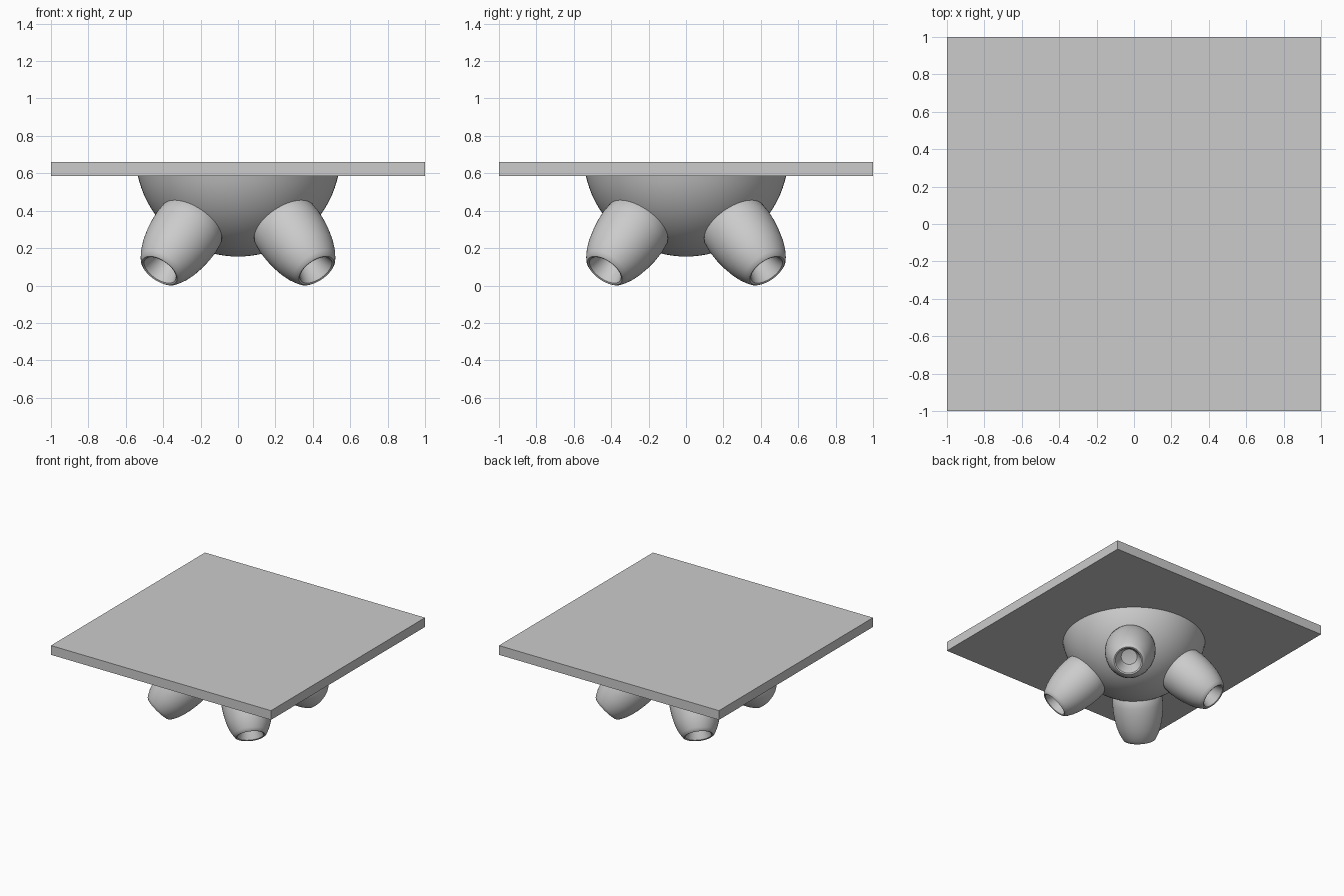
import bpy, math
from mathutils import Matrix, Vector

if "Cube" in bpy.data.objects:
    bpy.data.objects.remove(bpy.data.objects["Cube"])


def lathe(name, profile, segs):
    """Revolve (radius, height) points around z; zero radius makes a pole."""
    verts, rings, faces = [], [], []
    for r, h in profile:
        n = 1 if r == 0 else segs
        rings.append([len(verts) + i for i in range(n)])
        verts += [(r * math.cos(2 * math.pi * i / segs),
                   r * math.sin(2 * math.pi * i / segs), h) for i in range(n)]
    for a, b in zip(rings, rings[1:]):
        for i in range(segs):
            j = (i + 1) % segs
            quad = [a[i % len(a)], a[j % len(a)], b[j % len(b)], b[i % len(b)]]
            faces.append(list(dict.fromkeys(quad)))
    mesh = bpy.data.meshes.new(name)
    mesh.from_pydata(verts, [], faces)
    obj = bpy.data.objects.new(name, mesh)
    bpy.context.collection.objects.link(obj)
    bpy.ops.object.select_all(action='DESELECT')
    obj.select_set(True)
    bpy.context.view_layer.objects.active = obj
    bpy.ops.object.shade_smooth_by_angle(angle=math.radians(35))
    return obj


# Square mounting plate
bpy.ops.mesh.primitive_cube_add(size=2, location=(0, 0, 0.623))
plate = bpy.context.object
plate.name = "ceiling_plate"
plate.scale = (1, 1, 0.038)

# Spherical cap under the plate
R, CZ, TOP = 0.548, 0.703, 0.59
end = math.acos((CZ - TOP) / R)
arc = [(R * math.sin(end * i / 20), CZ - R * math.cos(end * i / 20)) for i in range(21)]
dome = lathe("dome", arc + [(0, TOP)], 64)

# Four barrel nozzles pointing outward and down, with recessed mouths
nozzle = [(0, -0.02), (0.178, -0.02), (0.187, 0.0), (0.191, 0.05), (0.188, 0.11),
          (0.180, 0.17), (0.167, 0.23), (0.150, 0.28), (0.130, 0.32),
          (0.119, 0.337), (0.108, 0.344), (0.098, 0.340), (0.090, 0.325),
          (0.072, 0.26), (0.060, 0.23), (0, 0.22)]
for i, (sx, sy) in enumerate([(1, 1), (-1, 1), (-1, -1), (1, -1)]):
    az = math.radians(46)
    c, s = sx * math.cos(az), sy * math.sin(az)
    axis = Vector((c, s, -1)).normalized()
    ob = lathe(f"nozzle_{i + 1}", nozzle, 48)
    ob.matrix_world = (Matrix.Translation((0.36 * c, 0.36 * s, 0.323))
                       @ axis.to_track_quat('Z', 'Y').to_matrix().to_4x4())
